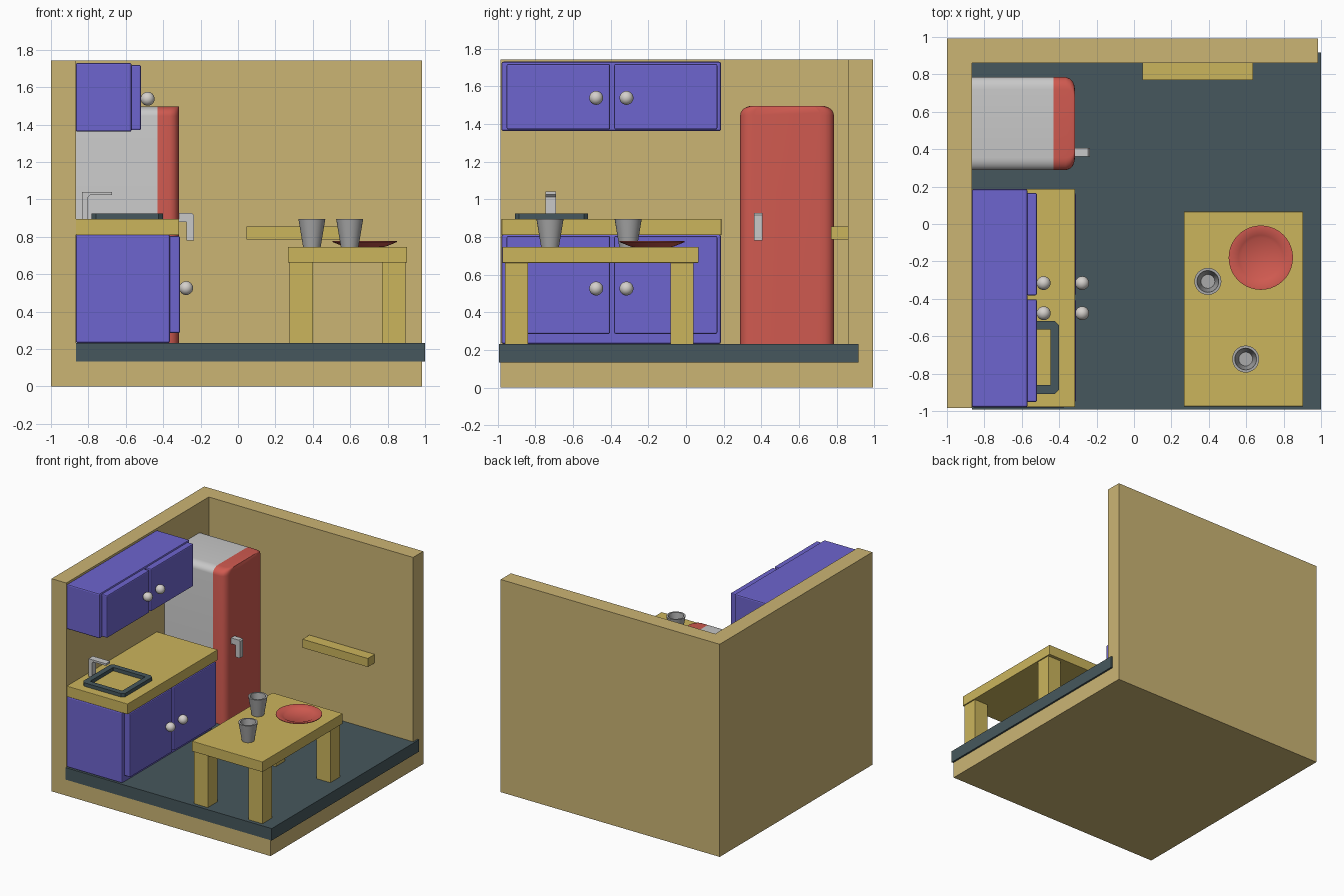
import bpy, bmesh, math

if "Cube" in bpy.data.objects:
    bpy.data.objects.remove(bpy.data.objects["Cube"])

def mat(name, c):
    m = bpy.data.materials.new(name)
    m.diffuse_color = (*c, 1)
    m.use_nodes = True
    m.node_tree.nodes["Principled BSDF"].inputs["Base Color"].default_value = m.diffuse_color
    return m

TAN = mat("wall tan", (0.60, 0.46, 0.175))
WOOD = mat("wood yellow", (0.60, 0.46, 0.108))
BLUE = mat("cabinet blue", (0.155, 0.128, 0.62))
RED = mat("red", (0.63, 0.102, 0.08))
SLATE = mat("floor slate", (0.062, 0.097, 0.109))
GREY = mat("fridge grey", (0.58, 0.58, 0.58))
STEEL = mat("cup steel", (0.40, 0.40, 0.40))
KNOB = mat("knob white", (0.66, 0.63, 0.60))

def finish(bm, name, m, smooth=None):
    bmesh.ops.recalc_face_normals(bm, faces=bm.faces[:])
    me = bpy.data.meshes.new(name)
    bm.to_mesh(me)
    bm.free()
    me.materials.append(m)
    ob = bpy.data.objects.new(name, me)
    bpy.context.collection.objects.link(ob)
    if smooth:
        bpy.ops.object.select_all(action='DESELECT')
        ob.select_set(True)
        bpy.context.view_layer.objects.active = ob
        bpy.ops.object.shade_smooth_by_angle(angle=math.radians(smooth))
    return ob

def box(name, m, x, y, z, bevel=0.0):
    bm = bmesh.new()
    bmesh.ops.create_cube(bm, size=1)
    for v in bm.verts:
        v.co = [a[0] + (a[1] - a[0]) * (c + 0.5) for a, c in zip((x, y, z), v.co)]
    if bevel:
        bmesh.ops.bevel(bm, geom=bm.edges[:], offset=bevel, segments=2,
                        profile=0.5, affect='EDGES')
    return finish(bm, name, m)

def loft(name, m, rings, closed=False, smooth=None):
    """Skin between rings; the ends are capped unless the loop of rings closes."""
    bm = bmesh.new()
    rs = [[bm.verts.new(p) for p in r] for r in rings]
    n = len(rs[0])
    pairs = list(zip(rs, rs[1:])) + ([(rs[-1], rs[0])] if closed else [])
    for a, b in pairs:
        for i in range(n):
            j = (i + 1) % n
            bm.faces.new((a[i], a[j], b[j], b[i]))
    if not closed:
        bm.faces.new(rs[0])
        bm.faces.new(rs[-1])
    return finish(bm, name, m, smooth)

def lathe(name, m, cx, cy, profile, n=32):
    ring = lambda r, z: [(cx + r * math.cos(2 * math.pi * i / n),
                          cy + r * math.sin(2 * math.pi * i / n), z) for i in range(n)]
    return loft(name, m, [ring(r, z) for r, z in profile], smooth=35)

def bracket(name, m, profile, y0, y1):
    return loft(name, m, [[(x, y, z) for x, z in profile] for y in (y0, y1)])

# Room shell: a block with one corner cut away
X0, XI, X1 = -1.0, -0.867, 0.985
Y0, YI, Y1 = -0.985, 0.86, 0.992
ZI, Z1 = 0.136, 1.742
bm = bmesh.new()
cache = {}
def V(x, y, z):
    if (x, y, z) not in cache:
        cache[x, y, z] = bm.verts.new((x, y, z))
    return cache[x, y, z]
shell = [
    [(X0, Y0, 0), (X1, Y0, 0), (X1, Y1, 0), (X0, Y1, 0)],
    [(X0, Y0, 0), (X0, Y1, 0), (X0, Y1, Z1), (X0, Y0, Z1)],
    [(X0, Y1, 0), (X1, Y1, 0), (X1, Y1, Z1), (X0, Y1, Z1)],
    [(X0, Y0, 0), (X1, Y0, 0), (X1, Y0, ZI), (XI, Y0, ZI), (XI, Y0, Z1), (X0, Y0, Z1)],
    [(X1, Y0, 0), (X1, Y1, 0), (X1, Y1, Z1), (X1, YI, Z1), (X1, YI, ZI), (X1, Y0, ZI)],
    [(X0, Y0, Z1), (XI, Y0, Z1), (XI, YI, Z1), (X1, YI, Z1), (X1, Y1, Z1), (X0, Y1, Z1)],
    [(XI, Y0, ZI), (X1, Y0, ZI), (X1, YI, ZI), (XI, YI, ZI)],
    [(XI, Y0, ZI), (XI, YI, ZI), (XI, YI, Z1), (XI, Y0, Z1)],
    [(XI, YI, ZI), (X1, YI, ZI), (X1, YI, Z1), (XI, YI, Z1)],
]
for f in shell:
    bm.faces.new([V(*p) for p in f])
finish(bm, "room_walls", TAN)
box("floor", SLATE, (XI, 1.0), (-0.992, 0.917), (0.134, 0.232))

# Cabinets with doors and knobs
def cabinet(tag, xf, depth, z, dz, kx, kz):
    box(tag + "_cabinet", BLUE, (XI, xf), (-0.98, 0.186), z, 0.01)
    for k, (a, b) in enumerate([(-0.952, -0.403), (-0.381, 0.166)]):
        box(f"{tag}_door_{k+1}", BLUE, (xf - 0.005, xf + depth), (a, b), dz, 0.008)
        bm = bmesh.new()
        bmesh.ops.create_uvsphere(bm, u_segments=20, v_segments=12, radius=0.037)
        bmesh.ops.translate(bm, verts=bm.verts[:], vec=(kx, (-0.477, -0.316)[k], kz))
        finish(bm, f"{tag}_knob_{k+1}", KNOB, 40)

cabinet("upper", -0.569, 0.05, (1.362, 1.73), (1.37, 1.718), -0.483, 1.538)
cabinet("lower", -0.364, 0.053, (0.232, 0.812), (0.285, 0.805), -0.277, 0.526)
box("countertop", WOOD, (XI, -0.315), (-0.979, 0.188), (0.81, 0.896), 0.003)

# Sink rim: chamfered frame
def rim(x0, x1, y0, y1, c, z):
    return [(x0 + c, y0, z), (x1 - c, y0, z), (x1, y0 + c, z), (x1, y1 - c, z),
            (x1 - c, y1, z), (x0 + c, y1, z), (x0, y1 - c, z), (x0, y0 + c, z)]
outer, inner = (-0.782, -0.402, -0.908, -0.519, 0.022), (-0.737, -0.446, -0.862, -0.563, 0.003)
loft("sink_rim", SLATE, [rim(*outer, 0.894), rim(*outer, 0.925),
                         rim(*inner, 0.925), rim(*inner, 0.894)], closed=True)
bracket("faucet", GREY, [(-0.833, 0.894), (-0.833, 1.04), (-0.675, 1.04), (-0.675, 1.024),
                         (-0.79, 1.024), (-0.802, 1.012), (-0.802, 0.894)], -0.746, -0.69)

# Fridge: rounded top profile swept along x
def fridge_ring(x, inset=0.0):
    ya, yb, zt, ry, rz = 0.288, 0.785, 1.496, 0.066, 0.05
    pts = [(ya, 0.23)]
    for c, a0 in ((ya + ry, 180), (yb - ry, 90)):
        for i in range(7):
            t = math.radians(a0 - 15 * i)
            pts.append((c + ry * math.cos(t), zt - rz + rz * math.sin(t)))
    pts.append((yb, 0.23))
    mid = (ya + yb) / 2
    s = 1 - inset / (yb - mid)
    return [(x, mid + (y - mid) * s, z) for y, z in pts]

loft("fridge_body", GREY, [fridge_ring(XI), fridge_ring(-0.43)], smooth=30)
loft("fridge_door", RED, [fridge_ring(x, i) for x, i in
     ((-0.43, 0), (-0.365, 0), (-0.342, 0.008), (-0.326, 0.025), (-0.318, 0.046), (-0.315, 0.072))],
     smooth=40)
bracket("fridge_handle", GREY, [(-0.32, 0.878), (-0.32, 0.926), (-0.245, 0.926), (-0.236, 0.916),
                                (-0.236, 0.78), (-0.276, 0.78), (-0.276, 0.878)], 0.361, 0.405)

# Wall shelf
box("wall_shelf", WOOD, (0.045, 0.637), (0.771, 0.865), (0.785, 0.855))

# Table
box("table_top", WOOD, (0.266, 0.904), (-0.975, 0.066), (0.662, 0.746), 0.003)
for i, x in enumerate(((0.275, 0.4), (0.77, 0.895))):
    for j, y in enumerate(((-0.962, -0.838), (-0.082, 0.04))):
        box(f"table_leg_{i}{j}", WOOD, x, y, (0.232, 0.665))

# Cups and plate
for k, (x, y) in enumerate(((0.395, -0.307), (0.597, -0.722))):
    lathe(f"cup_{k+1}", STEEL, x, y, [(0.047, 0.745), (0.072, 0.895), (0.058, 0.895), (0.037, 0.765)])
lathe("plate", RED, 0.678, -0.18, [(0.095, 0.745), (0.115, 0.749), (0.172, 0.772), (0.172, 0.777),
                                   (0.165, 0.778), (0.12, 0.765), (0.105, 0.755)], 40)
